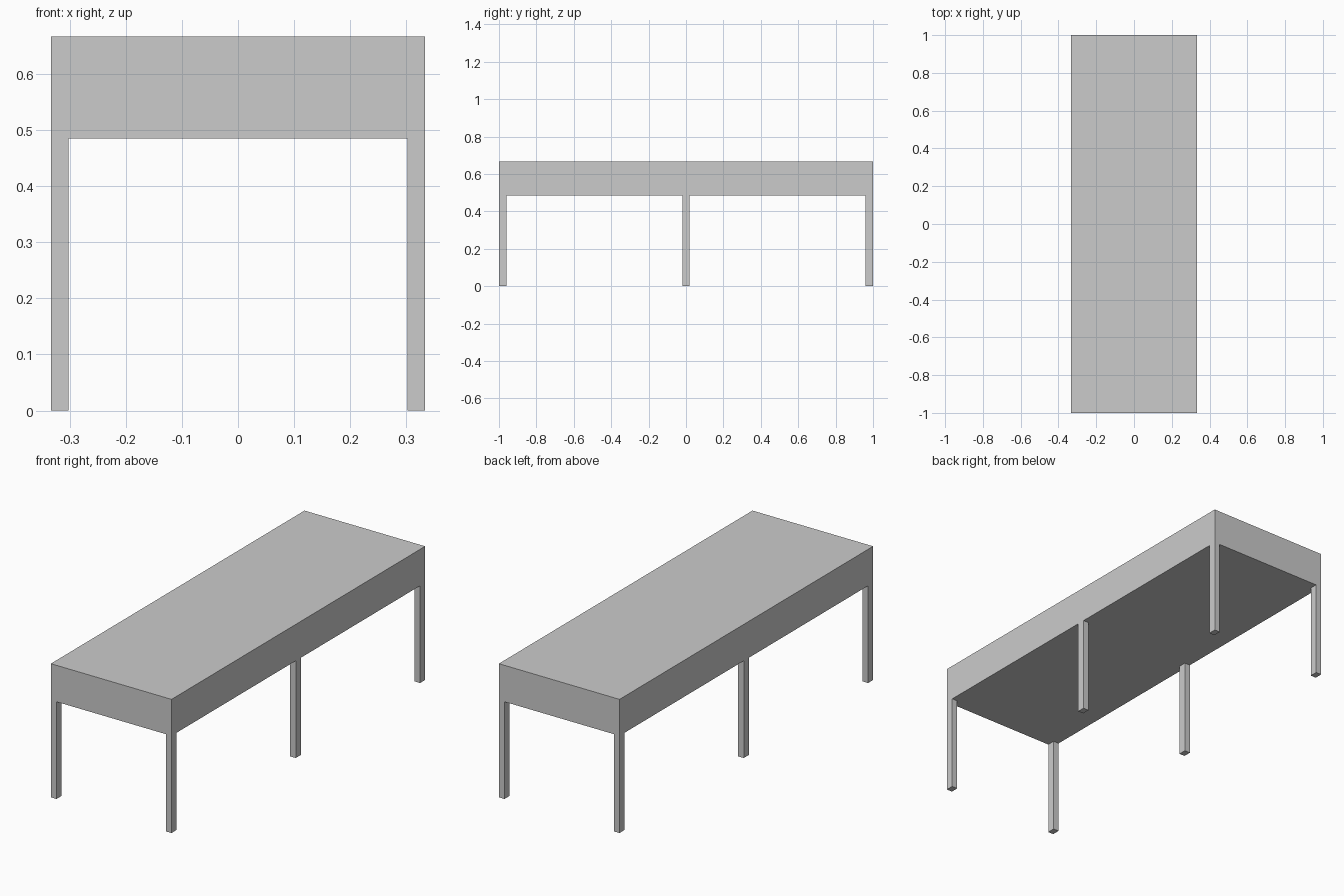
import bpy

if "Cube" in bpy.data.objects:
    bpy.data.objects.remove(bpy.data.objects["Cube"])


def box(name, x0, x1, y0, y1, z0, z1):
    bpy.ops.mesh.primitive_cube_add(size=1)
    ob = bpy.context.object
    ob.name = name
    for v in ob.data.vertices:
        v.co.x = x1 if v.co.x > 0 else x0
        v.co.y = y1 if v.co.y > 0 else y0
        v.co.z = z1 if v.co.z > 0 else z0
    return ob


HALF_W, HALF_L = 0.333, 1.0
UNDERSIDE, TOP = 0.485, 0.667
LEG_X, LEG_Y = 0.031, 0.04

# Thick solid table top
box("table_top", -HALF_W, HALF_W, -HALF_L, HALF_L, UNDERSIDE, TOP)

# Three pairs of legs, flush with the long sides
for row, yc in (("front", -HALF_L + LEG_Y / 2), ("middle", 0), ("back", HALF_L - LEG_Y / 2)):
    for side, xc in (("left", -HALF_W + LEG_X / 2), ("right", HALF_W - LEG_X / 2)):
        box(f"{row}_{side}_leg", xc - LEG_X / 2, xc + LEG_X / 2,
            yc - LEG_Y / 2, yc + LEG_Y / 2, 0, UNDERSIDE)
